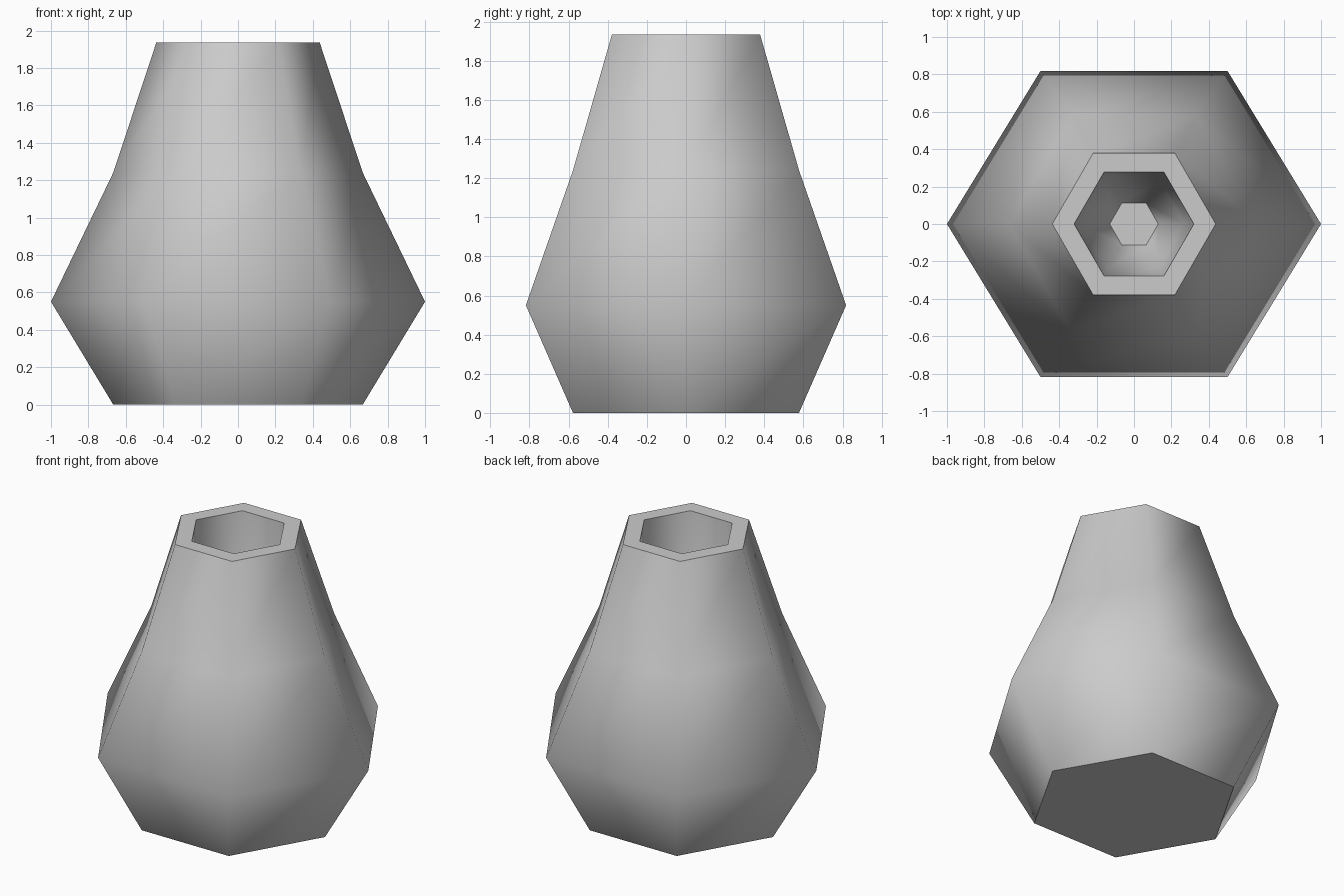
import bpy
import bmesh
from math import cos, sin, pi, radians

cube = bpy.data.objects.get("Cube")
if cube:
    bpy.data.objects.remove(cube, do_unlink=True)

SIDES = 6

# Single clay colour
clay = bpy.data.materials.new("light_grey_clay")
clay.use_nodes = True
colour = (0.6, 0.6, 0.6, 1)
clay.diffuse_color = colour
clay.node_tree.nodes["Principled BSDF"].inputs["Base Color"].default_value = colour

# Rings as (radius, height, depth scale): outside from the base up, then down the cavity
profile = [
    (0.667, 0.0, 1),
    (1.0, 0.55, 0.945),
    (0.667, 1.24, 1),
    (0.437, 1.935, 1),
    (0.32, 1.935, 1),
    (0.27, 1.2, 1),
    (0.13, 0.85, 1),
]


def add_ring(bm, radius, height, depth):
    angles = [2 * pi * i / SIDES for i in range(SIDES)]
    return [bm.verts.new((radius * cos(a), radius * depth * sin(a), height)) for a in angles]


# Vase body: bridge each ring to the next, then close the base and cavity floor
bm = bmesh.new()
rings = [add_ring(bm, *row) for row in profile]
for low, high in zip(rings, rings[1:]):
    for i in range(SIDES):
        j = (i + 1) % SIDES
        bm.faces.new((low[i], low[j], high[j], high[i]))
bm.faces.new(rings[0][::-1])
bm.faces.new(rings[-1])
bmesh.ops.recalc_face_normals(bm, faces=bm.faces)

mesh = bpy.data.meshes.new("vase")
bm.to_mesh(mesh)
bm.free()
mesh.materials.append(clay)
vase = bpy.data.objects.new("vase", mesh)
bpy.context.collection.objects.link(vase)

# Soft sides with a crisp rim and base
bpy.ops.object.select_all(action="DESELECT")
vase.select_set(True)
bpy.context.view_layer.objects.active = vase
bpy.ops.object.shade_smooth_by_angle(angle=radians(62))
